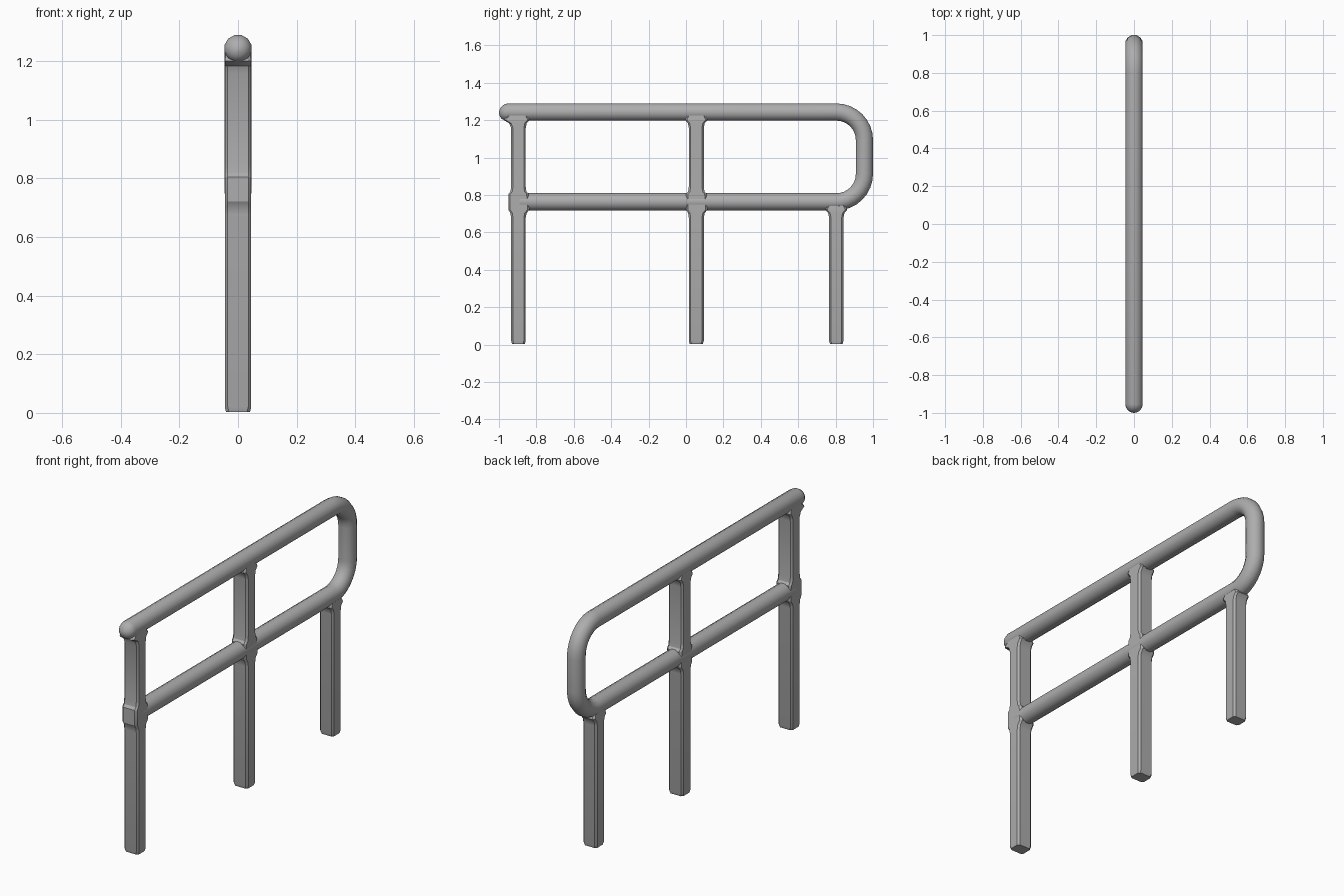
import bpy, bmesh
from math import sin, cos, pi
from mathutils import Vector

cube = bpy.data.objects.get("Cube")
if cube:
    bpy.data.objects.remove(cube, do_unlink=True)

grey = bpy.data.materials.new("plain grey")
grey.use_nodes = True
grey.diffuse_color = (0.42, 0.42, 0.42, 1)
grey.node_tree.nodes["Principled BSDF"].inputs["Base Color"].default_value = (0.42, 0.42, 0.42, 1)

TOP, LOW, R = 1.243, 0.763, 0.046


def loft(name, rings, angle):
    """Skin a list of equal-length point rings and cap both ends."""
    bm = bmesh.new()
    loops = [[bm.verts.new(p) for p in ring] for ring in rings]
    n = len(loops[0])
    for a, b in zip(loops, loops[1:]):
        for i in range(n):
            j = (i + 1) % n
            bm.faces.new((a[i], a[j], b[j], b[i]))
    bm.faces.new(loops[0])
    bm.faces.new(loops[-1])
    bmesh.ops.recalc_face_normals(bm, faces=bm.faces)
    mesh = bpy.data.meshes.new(name)
    bm.to_mesh(mesh)
    bm.free()
    mesh.materials.append(grey)
    obj = bpy.data.objects.new(name, mesh)
    bpy.context.collection.objects.link(obj)
    bpy.ops.object.select_all(action='DESELECT')
    obj.select_set(True)
    bpy.context.view_layer.objects.active = obj
    bpy.ops.object.shade_smooth_by_angle(angle=angle)
    return obj


def tube_ring(y, z, tangent, r, sides=12):
    side = Vector((1, 0, 0))
    up = side.cross(tangent).normalized()
    turn = [2 * pi * (i + 0.5) / sides for i in range(sides)]
    r = r / cos(pi / sides)
    return [Vector((0, y, z)) + r * (cos(t) * side + sin(t) * up) for t in turn]


def post_ring(y0, y1, z, half=0.045, c=0.01):
    return [(-half, y0 + c, z), (-half + c, y0, z), (half - c, y0, z), (half, y0 + c, z),
            (half, y1 - c, z), (half - c, y1, z), (-half + c, y1, z), (-half, y1 - c, z)]


# Looped handrail: domed front end, top run, two bends, lower run
rings = []
for k in range(5):
    t = pi / 2 * (k + 0.3) / 4.3
    rings.append(tube_ring(-0.954 - R * cos(t), TOP - 0.004 * cos(t), Vector((0, 1, 0)), R * sin(t)))
END, BEND, STEPS = 0.954, 0.15, 8
for zc, start in ((TOP - BEND, pi / 2), (LOW + BEND, 0)):
    for k in range(STEPS + 1):
        a = start - pi / 2 * k / STEPS
        rings.append(tube_ring(END - BEND + BEND * cos(a), zc + BEND * sin(a),
                               Vector((0, sin(a), -cos(a))), R))
rings.append(tube_ring(-0.89, LOW, Vector((0, -1, 0)), R))
loft("looped_handrail", rings, 0.6)


# Square posts, widening slightly into each rail they meet
def post(name, y0, y1, rails, half=0.045, front=0.02):
    rings = [post_ring(y0 + 0.005, y1 - 0.005, 0.003, half - 0.004),
             post_ring(y0, y1, 0.02, half)]
    for i, z in enumerate(rails):
        last = i == len(rails) - 1
        f = front if last else 0.015
        for dz, grow in ((-0.085, 0), (-0.06, 0.25), (-0.042, 1)):
            rings.append(post_ring(y0 - f * grow, y1 + 0.02 * grow, z + dz, half))
        if not last:
            for dz, grow in ((0.042, 1), (0.055, 0.25), (0.08, 0)):
                rings.append(post_ring(y0 - f * grow, y1 + 0.015 * grow, z + dz, half))
    rings.append(post_ring(y0, y1, rails[-1], half - 0.006))
    loft(name, rings, 0.5)


post("front_post", -0.935, -0.857, (LOW, TOP), front=0.04)
post("middle_post", 0.015, 0.095, (LOW, TOP))
post("back_post", 0.765, 0.842, (LOW,), half=0.043)
